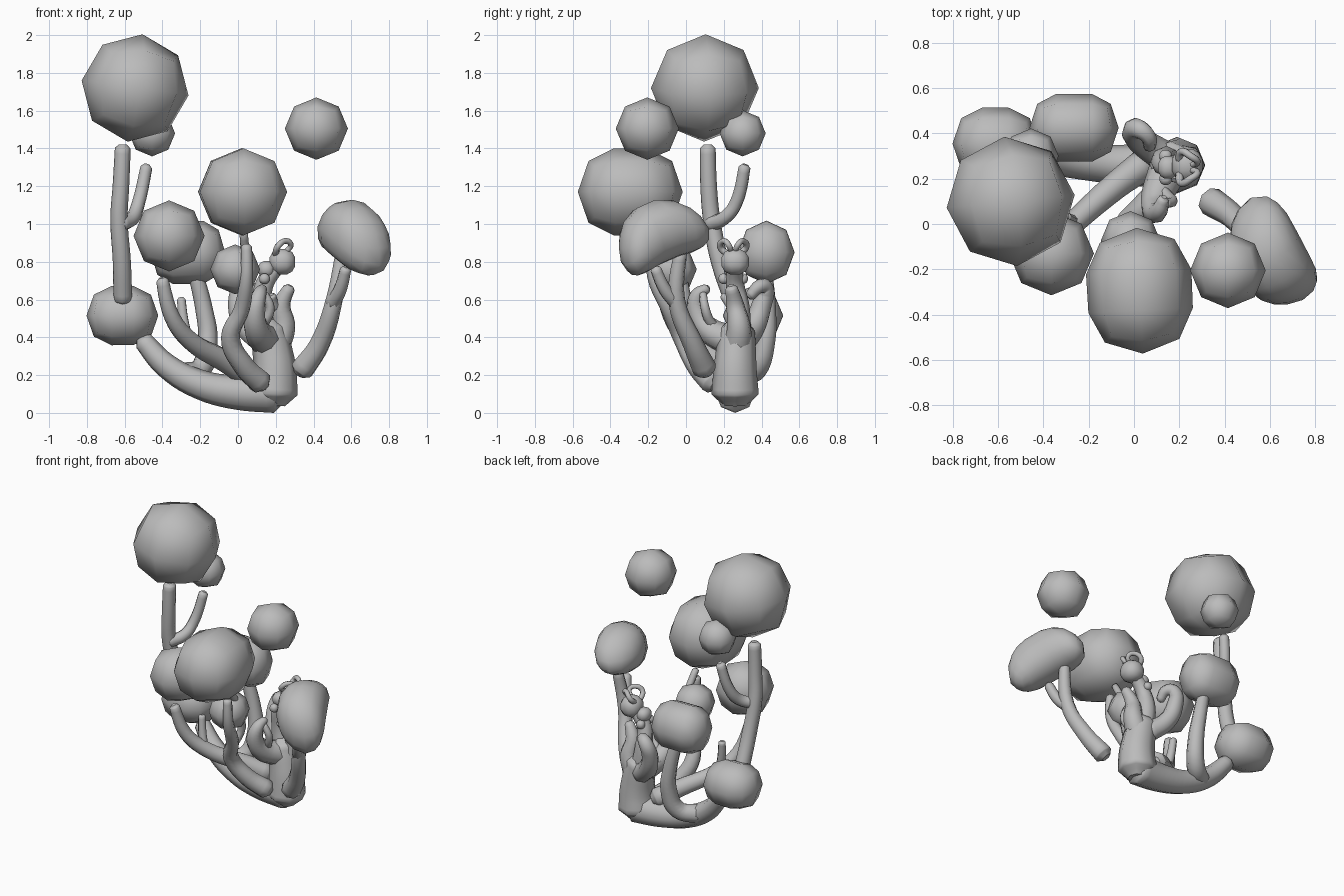
import bpy, bmesh
from mathutils import Vector, Matrix

if "Cube" in bpy.data.objects:
    bpy.data.objects.remove(bpy.data.objects["Cube"], do_unlink=True)

grey = bpy.data.materials.new("stone grey")
grey.use_nodes = True
grey.diffuse_color = (0.5, 0.5, 0.5, 1)
grey.node_tree.nodes["Principled BSDF"].inputs["Base Color"].default_value = (0.5, 0.5, 0.5, 1)


def blob(name, centre, half, axis=(1, 0, 0), cuts=1, waist=0.0, bend=0.0):
    """Rounded cube; waist is the straight share of its length, bend droops its ends."""
    bm = bmesh.new()
    bmesh.ops.create_cube(bm, size=2)
    bmesh.ops.subdivide_edges(bm, edges=bm.edges[:], cuts=cuts, use_grid_fill=True)
    for v in bm.verts:
        v.co.normalize()
    # Split the middle ring in two so the halves can be drawn apart
    if waist:
        bmesh.ops.bisect_plane(bm, geom=bm.verts[:] + bm.edges[:] + bm.faces[:],
                               plane_co=(0.02, 0, 0), plane_no=(1, 0, 0))
    x = Vector(axis).normalized()
    y = Vector((0, 0, 1)).cross(x).normalized()
    turn = Matrix((x, y, x.cross(y))).transposed()
    for v in bm.verts:
        p = v.co.copy()
        along = p.x * (1 - waist) + (waist if p.x > 0.01 else -waist)
        droop = bend * (along ** 2 - 0.4)
        local = Vector((along * half[0], p.y * half[1] + droop * 0.6, p.z * half[2] - droop))
        v.co = turn @ local + Vector(centre)
    for f in bm.faces:
        f.smooth = True
    mesh = bpy.data.meshes.new(name)
    bm.to_mesh(mesh)
    bm.free()
    mesh.materials.append(grey)
    obj = bpy.data.objects.new(name, mesh)
    bpy.context.collection.objects.link(obj)


def branch(name, points, start, end):
    """Tapered tube through the points, with rounded ends."""
    pts = [Vector(p) for p in points]
    last = len(pts) - 1
    radii = [start + (end - start) * i / last for i in range(last + 1)]
    head = (pts[0] - pts[1]).normalized()
    tail = (pts[-1] - pts[-2]).normalized()
    pts = [pts[0] + head * start * 0.5] + pts + [pts[-1] + tail * end * 0.5]
    radii = [start * 0.5] + radii + [end * 0.5]
    curve = bpy.data.curves.new(name, "CURVE")
    curve.dimensions = "3D"
    curve.bevel_depth = 1
    curve.bevel_resolution = 2
    curve.resolution_u = 5
    curve.use_fill_caps = True
    spline = curve.splines.new("BEZIER")
    spline.bezier_points.add(len(pts) - 1)
    for bp, p, r in zip(spline.bezier_points, pts, radii):
        bp.co, bp.radius = p, r
        bp.handle_left_type = bp.handle_right_type = "AUTO"
    spline.use_smooth = True
    curve.materials.append(grey)
    obj = bpy.data.objects.new(name, curve)
    bpy.context.collection.objects.link(obj)
    bpy.ops.object.select_all(action="DESELECT")
    obj.select_set(True)
    bpy.context.view_layer.objects.active = obj
    bpy.ops.object.convert(target="MESH")


# Foliage clumps
blob("crown_clump", (-.545, .1, 1.72), (.287, .287, .287), (1, .1, -.14))
blob("crown_small_clump", (-.455, .3, 1.48), (.122, .122, .122))
blob("floating_clump", (.415, -.205, 1.505), (.167, .167, .165))
blob("front_clump", (.025, -.295, 1.17), (.278, .233, .232), (.05, -1, 0), waist=.3)
blob("left_clump", (.615, -.135, .925), (.265, .16, .165), (.42, -.8, -.35), 3, .2, .09)
blob("right_clump", (-.365, -.13, .937), (.188, .185, .188))
blob("back_clump", (-.265, .425, .85), (.197, .15, .168), waist=.4)
blob("low_right_clump", (-.612, .355, .515), (.19, .16, .157), waist=.3)
blob("centre_clump", (-.015, -.075, .76), (.132, .132, .132))

# Trunk and the long root arm
branch("trunk", [(.19, .26, .1), (.195, .26, .22), (.18, .265, .34), (.16, .27, .44)], .125, .095)
branch("root_arm", [(.19, .26, .105), (0, .26, .108), (-.2, .27, .15), (-.38, .29, .25),
                    (-.5, .32, .38)], .105, .052)

# Tall right stem with its fork
branch("tall_stem", [(-.61, .25, .6), (-.615, .18, .8), (-.63, .135, 1.03), (-.62, .12, 1.2),
                     (-.61, .115, 1.4)], .05, .042)
branch("tall_stem_fork", [(-.62, .13, 1), (-.56, .2, 1.03), (-.53, .26, 1.1), (-.485, .31, 1.3)], .042, .032)

# Stems that carry the middle clumps
branch("back_stem", [(-.3, .29, .2), (-.2, .37, .23), (-.16, .42, .38), (-.18, .43, .55),
                     (-.22, .42, .72)], .065, .04)
branch("right_stem", [(.04, .26, .21), (-.08, .17, .28), (-.25, .02, .38), (-.35, -.08, .51),
                      (-.4, -.13, .7)], .07, .033)
branch("right_stem_fork", [(-.27, .01, .4), (-.29, .02, .5), (-.3, .03, .6)], .03, .024)
branch("front_stem", [(.12, .14, .16), (.03, .06, .25), (-.04, -.02, .4), (.02, -.09, .55),
                      (.045, -.17, .72), (.045, -.18, .88)], .065, .028)
branch("front_stem_fork", [(-.02, -.05, .48), (.03, 0, .62), (.03, -.15, .95)], .03, .022)
branch("left_stem", [(.34, .1, .23), (.43, .04, .36), (.51, -.05, .6), (.55, -.03, .84)], .065, .035)
branch("left_stem_fork", [(.5, -.05, .58), (.54, -.11, .65), (.57, -.16, .76)], .04, .03)

# Curling twigs at the top of the trunk
branch("left_twig", [(.19, .27, .34), (.24, .28, .45), (.23, .26, .57), (.27, .24, .66)], .08, .033)
branch("left_twig_fork", [(.23, .27, .53), (.19, .23, .58), (.18, .2, .62)], .03, .022)
branch("front_twig", [(.15, .24, .38), (.1, .12, .44), (.09, .06, .53), (.11, .06, .62),
                      (.13, .11, .66)], .085, .025)
branch("front_twig_hook", [(.08, .2, .42), (.14, .13, .48), (.17, .1, .56), (.14, .09, .63)], .03, .02)
branch("back_twig", [(.13, .3, .38), (.04, .36, .46), (0, .4, .57), (.02, .42, .66),
                     (.06, .39, .67), (.07, .34, .62)], .07, .028)
branch("neck", [(.15, .28, .42), (.13, .28, .56), (.14, .26, .68), (.22, .26, .79)], .065, .04)

# Knob with small buds and two looping tendrils
blob("knob", (.235, .26, .8), (.075, .08, .075), cuts=2)
blob("knob_bud", (.15, .25, .76), (.048, .055, .048), cuts=2)
for name, side in (("front_tendril", -1), ("back_tendril", 1)):
    y = .25
    branch(name, [(.2, y + side * .03, .84), (.21, y + side * .07, .88), (.25, y + side * .05, .91),
                  (.28, y + side * .025, .89), (.25, y + side * .01, .85)], .018, .014)
    blob(name + "_bud", (.14, y + side * .05, .71), (.03, .03, .03), cuts=2)
